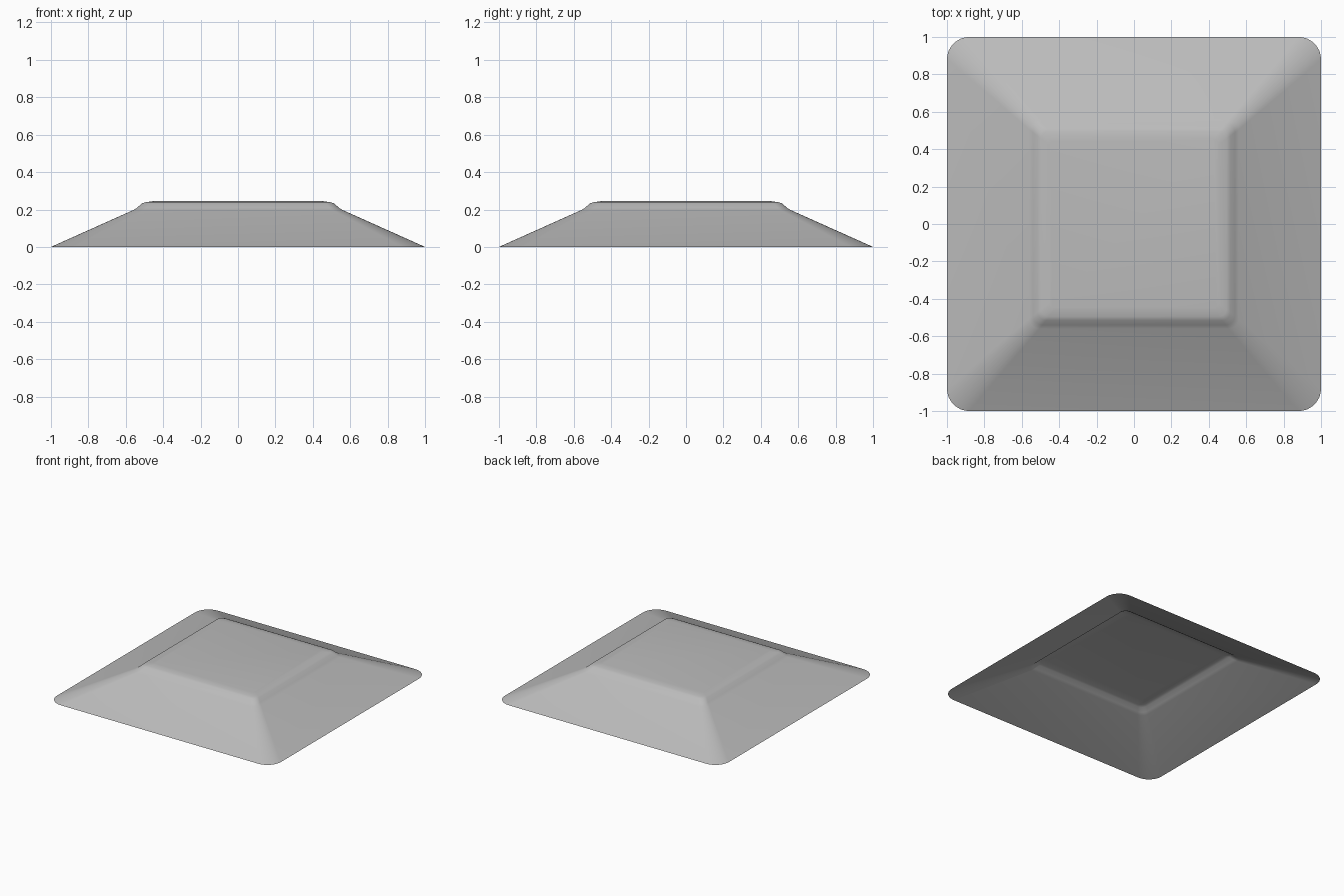
import bpy, bmesh, math

cube = bpy.data.objects.get("Cube")
if cube:
    bpy.data.objects.remove(cube, do_unlink=True)

# Single plain grey
grey = bpy.data.materials.new("mid_grey")
grey.use_nodes = True
colour = (0.5, 0.5, 0.5, 1)
grey.diffuse_color = colour
grey.node_tree.nodes["Principled BSDF"].inputs["Base Color"].default_value = colour

STEPS = 8  # segments in each rounded corner


def rounded_ring(bm, half, radius, z):
    """Ring of vertices around a square with rounded corners."""
    ring = []
    for corner in range(4):
        mid = math.radians(45 + 90 * corner)
        cx = math.copysign(half - radius, math.cos(mid))
        cy = math.copysign(half - radius, math.sin(mid))
        for i in range(STEPS + 1):
            a = math.radians(90) * (corner + i / STEPS)
            ring.append(bm.verts.new((cx + radius * math.cos(a),
                                      cy + radius * math.sin(a), z)))
    return ring


# Half width, corner radius and height, from the open rim up to the plateau
profile = [(1.0, 0.12, 0.0), (0.56, 0.055, 0.197), (0.54, 0.05, 0.209),
           (0.515, 0.045, 0.232), (0.495, 0.04, 0.239), (0.45, 0.03, 0.245)]

# Hollow shell: sloping sides, raised lip and flat plateau, open underneath
bm = bmesh.new()
rings = [rounded_ring(bm, *p) for p in profile]
for low, high in zip(rings, rings[1:]):
    n = len(low)
    for i in range(n):
        j = (i + 1) % n
        bm.faces.new((low[i], low[j], high[j], high[i]))
bm.faces.new(rings[-1])
mesh = bpy.data.meshes.new("hollow_tray")
bm.to_mesh(mesh)
bm.free()
mesh.materials.append(grey)
tray = bpy.data.objects.new("hollow_tray", mesh)
bpy.context.collection.objects.link(tray)

# Smooth shading throughout
bpy.context.view_layer.objects.active = tray
tray.select_set(True)
bpy.ops.object.shade_smooth_by_angle(angle=math.radians(40))
